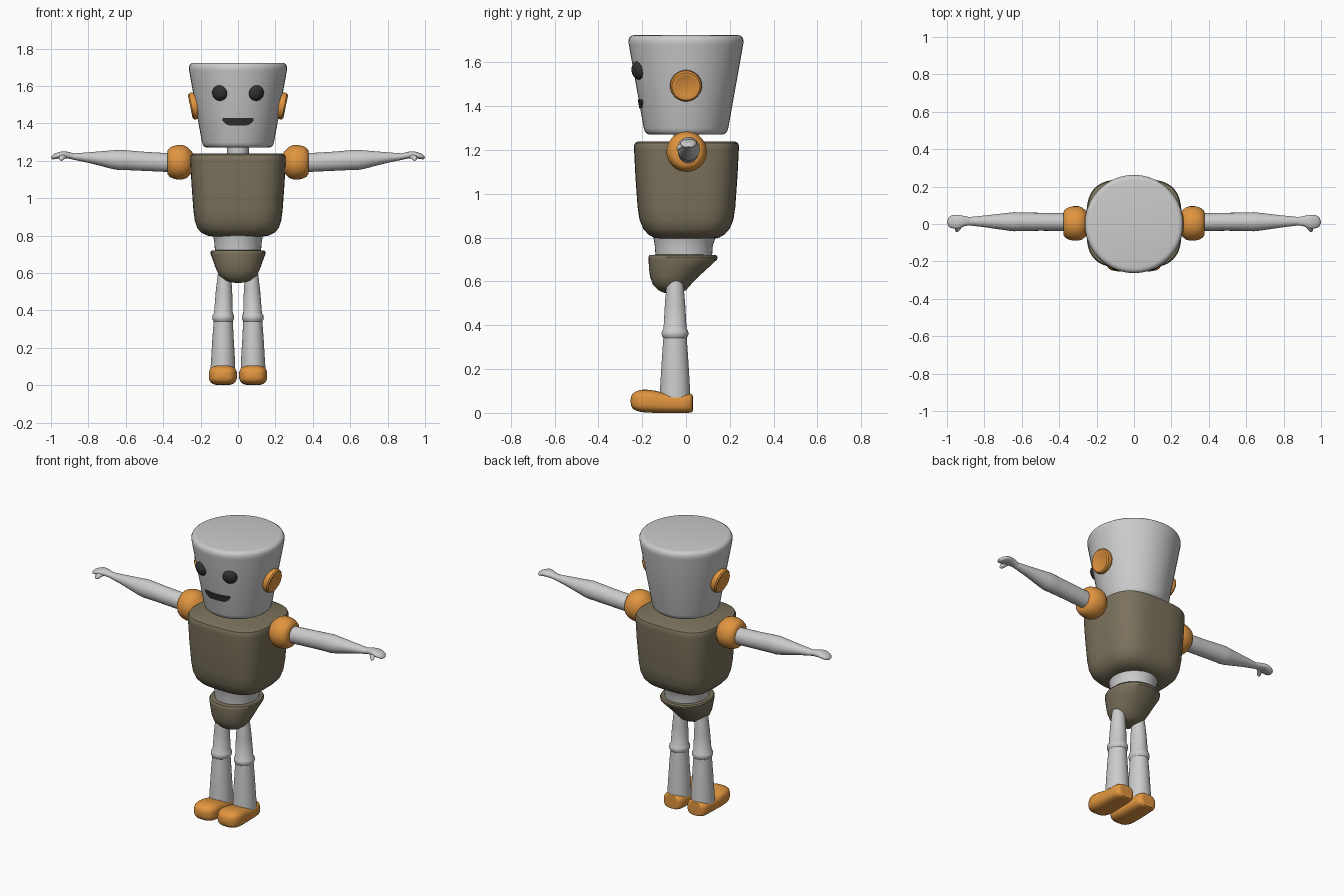
import bpy, bmesh
from math import sin, cos, pi, sqrt
from mathutils import Vector, Matrix


def material(name, rgb):
    m = bpy.data.materials.new(name)
    m.diffuse_color = (*rgb, 1)
    return m


TAN = material("tan", (0.20, 0.17, 0.11))
ORANGE = material("orange", (0.75, 0.30, 0.05))
BLACK = material("black", (0.03, 0.03, 0.03))


def loft(name, rings, mat=None, angle=0.6):
    """Skin a list of equal-length point rings and cap both ends."""
    bm = bmesh.new()
    vs = [[bm.verts.new(p) for p in r] for r in rings]
    n = len(vs[0])
    for a, b in zip(vs, vs[1:]):
        for i in range(n):
            j = (i + 1) % n
            bm.faces.new((a[i], a[j], b[j], b[i]))
    bm.faces.new(vs[0])
    bm.faces.new(vs[-1])
    bmesh.ops.recalc_face_normals(bm, faces=bm.faces)
    me = bpy.data.meshes.new(name)
    bm.to_mesh(me)
    bm.free()
    ob = bpy.data.objects.new(name, me)
    bpy.context.collection.objects.link(ob)
    if mat:
        me.materials.append(mat)
    bpy.ops.object.select_all(action='DESELECT')
    ob.select_set(True)
    bpy.context.view_layer.objects.active = ob
    bpy.ops.object.shade_smooth_by_angle(angle=angle)
    return ob


def spline(rows, sub):
    """Catmull-Rom refinement of section parameters."""
    out, last = [], len(rows) - 1
    for i in range(last):
        p = [rows[min(max(i + k, 0), last)] for k in (-1, 0, 1, 2)]
        for s in range(sub):
            t = s / sub
            out.append([0.5 * (2 * b + (c - a) * t + (2 * a - 5 * b + 4 * c - d) * t * t
                        + (3 * b - a - 3 * c + d) * t ** 3) for a, b, c, d in zip(*p)])
    return out + [rows[-1]]


def sections(rows, axis='Z', n=2.0, sub=1, seg=40, side=1):
    """Superellipse rings: (position, centre u, centre v, half u, half v)."""
    rings = []
    for pos, cu, cv, hu, hv in spline(rows, sub):
        ring = []
        for k in range(seg):
            a = 2 * pi * k / seg
            c, s = cos(a), sin(a)
            u = cu + max(hu, 0.001) * abs(c) ** (2 / n) * (1 if c > 0 else -1)
            v = cv + max(hv, 0.001) * abs(s) ** (2 / n) * (1 if s > 0 else -1)
            p = {'Z': (u, v, pos), 'Y': (u, pos, v), 'X': (pos, u, v)}[axis]
            ring.append((p[0] * side, p[1], p[2]))
        rings.append(ring)
    return rings


def lathe(rows, cu=0, cv=0, axis='Z', side=1):
    return sections([(p, cu, cv, r, r) for p, r in rows], axis, side=side)


# Head and neck
loft("head", lathe([(1.27, 0.0), (1.27, 0.165), (1.274, 0.178), (1.285, 0.188), (1.30, 0.193),
                    (1.68, 0.261), (1.70, 0.263), (1.715, 0.257), (1.722, 0.247),
                    (1.724, 0.235), (1.724, 0.0)]))
loft("neck", lathe([(1.2, 0.058), (1.29, 0.058)]))


# Mouth: a strip wrapped on the tapered head
def head_y(x, z, off):
    return -sqrt((0.193 + (z - 1.30) * 0.179 + off) ** 2 - x * x)


cols = [(0.084, 1.426, 1.422), (0.081, 1.43, 1.412), (0.07, 1.43, 1.40),
        (0.055, 1.43, 1.391), (0.04, 1.43, 1.389), (0.02, 1.43, 1.389)]
cols = [(-x, a, b) for x, a, b in cols] + [(0, 1.43, 1.389)] + cols[::-1]
loft("mouth", [[(x, head_y(x, z, o), z) for z, o in
                ((a, -0.02), (a, 0.004), (b, 0.004), (b, -0.02))] for x, a, b in cols], BLACK)

# Torso: rounded square with soft bottom
torso = [(0.795, 0.005, 0.005), (0.795, 0.13, 0.12), (0.80, 0.165, 0.15), (0.815, 0.195, 0.175),
         (0.84, 0.218, 0.197), (0.88, 0.231, 0.214), (0.94, 0.239, 0.223), (1.08, 0.249, 0.233),
         (1.20, 0.255, 0.239), (1.22, 0.255, 0.239), (1.232, 0.25, 0.234),
         (1.238, 0.238, 0.222), (1.238, 0.005, 0.005)]
loft("torso", sections([(z, 0, 0.002, x, y) for z, x, y in torso], n=3.3, seg=64), TAN)

# Waist and hips
loft("waist", sections([(0.68, 0, -0.01, 0.12, 0.125), (0.73, 0, -0.01, 0.124, 0.13),
                        (0.76, 0, -0.01, 0.126, 0.132), (0.785, 0, -0.008, 0.13, 0.138),
                        (0.81, 0, -0.006, 0.138, 0.145)]))
hips = [(0.547, 0.004, -0.09, -0.06), (0.549, 0.035, -0.105, -0.025), (0.56, 0.07, -0.127, 0.0),
        (0.585, 0.1, -0.151, 0.022), (0.62, 0.117, -0.164, 0.055), (0.66, 0.131, -0.169, 0.099),
        (0.70, 0.146, -0.171, 0.142), (0.712, 0.147, -0.171, 0.144),
        (0.72, 0.142, -0.166, 0.138), (0.722, 0.12, -0.14, 0.11)]
loft("hips", sections([(z, 0, (a + b) / 2, x, (b - a) / 2) for z, x, a, b in hips], n=2.15), TAN)

for side, tag in ((1, "left"), (-1, "right")):
    # Eye: flattened ball lying on the head surface
    ball = Matrix.Translation((0.098 * side, -0.218, 1.562)) @ Matrix.Rotation(0.4 * side, 4, 'Z') \
        @ Matrix.Rotation(0.18, 4, 'X')
    rows = [(-0.028 * cos(pi * k / 14), 0, 0, 0.042 * sin(pi * k / 14), 0.042 * sin(pi * k / 14))
            for k in range(15)]
    loft(tag + "_eye", [[ball @ Vector(p) for p in r] for r in sections(rows, 'Y', seg=28)], BLACK)

    # Ear: dished disc tilted with the head side
    tilt = Matrix.Translation((0.222 * side, 0, 1.496)) @ Matrix.Rotation(0.2 * side, 4, 'Y')
    disc = lathe([(-0.02, 0.06), (0.0, 0.07), (0.015, 0.073), (0.026, 0.071), (0.033, 0.064),
                  (0.034, 0.055), (0.03, 0.045), (0.028, 0.0)], axis='X', side=side)
    loft(tag + "_ear", [[tilt @ Vector(p) for p in r] for r in disc], ORANGE)

    # Shoulder and arm
    loft(tag + "_shoulder", lathe([(0.235, 0.04), (0.25, 0.06), (0.263, 0.074), (0.278, 0.086),
                                   (0.298, 0.092), (0.325, 0.092), (0.35, 0.086), (0.366, 0.077),
                                   (0.376, 0.064), (0.378, 0.045)], 0.003, 1.192, 'X', side), ORANGE)
    loft(tag + "_arm", sections([(0.33, 0.01, 1.188, 0.047, 0.05), (0.5, 0.012, 1.197, 0.048, 0.051),
                                 (0.61, 0.012, 1.204, 0.049, 0.053), (0.64, 0.012, 1.205, 0.051, 0.054),
                                 (0.67, 0.012, 1.206, 0.048, 0.05), (0.80, 0.014, 1.217, 0.031, 0.028),
                                 (0.90, 0.015, 1.224, 0.02, 0.014)], 'X', side=side))

    # Hand and thumb
    loft(tag + "_hand", sections([(0.87, 0.015, 1.222, 0.021, 0.015), (0.905, 0.015, 1.229, 0.027, 0.018),
                                  (0.94, 0.012, 1.232, 0.037, 0.018), (0.97, 0.012, 1.226, 0.035, 0.016),
                                  (0.99, 0.011, 1.22, 0.025, 0.012), (1.0, 0.01, 1.217, 0.003, 0.002)],
                                 'X', n=2.2, sub=4, seg=24, side=side))
    loft(tag + "_thumb", sections([(0.0, 0.925, 1.228, 0.018, 0.014), (-0.02, 0.938, 1.22, 0.016, 0.014),
                                   (-0.035, 0.945, 1.211, 0.012, 0.011),
                                   (-0.043, 0.947, 1.206, 0.002, 0.002)], 'Y', sub=3, seg=16, side=side))

    # Leg with knee ring
    leg = [(0.64, 0.072, 0.03), (0.58, 0.073, 0.037), (0.50, 0.075, 0.044), (0.385, 0.078, 0.05),
           (0.375, 0.079, 0.056), (0.362, 0.079, 0.059), (0.35, 0.079, 0.056), (0.342, 0.079, 0.051),
           (0.25, 0.08, 0.057), (0.15, 0.08, 0.063), (0.07, 0.081, 0.067)]
    loft(tag + "_leg", sections([(z, x, -0.05, r, r * 1.05) for z, x, r in leg], side=side))

    # Foot: heel block swelling into a round toe
    foot = [(0.031, 0.012, 0.074, 0.03), (0.029, 0.005, 0.083, 0.047), (0.018, 0.001, 0.087, 0.058),
            (0.0, 0.0, 0.088, 0.065), (-0.05, 0.0, 0.088, 0.069), (-0.10, 0.0, 0.092, 0.071),
            (-0.14, 0.0, 0.101, 0.074), (-0.18, 0.002, 0.106, 0.075), (-0.21, 0.005, 0.104, 0.07),
            (-0.235, 0.014, 0.094, 0.056), (-0.248, 0.027, 0.08, 0.037), (-0.253, 0.05, 0.058, 0.006)]
    loft(tag + "_foot", sections([(y, 0.081, (a + b) / 2, w, (b - a) / 2) for y, a, b, w in foot],
                                 'Y', n=3.0, sub=2, side=side), ORANGE)
